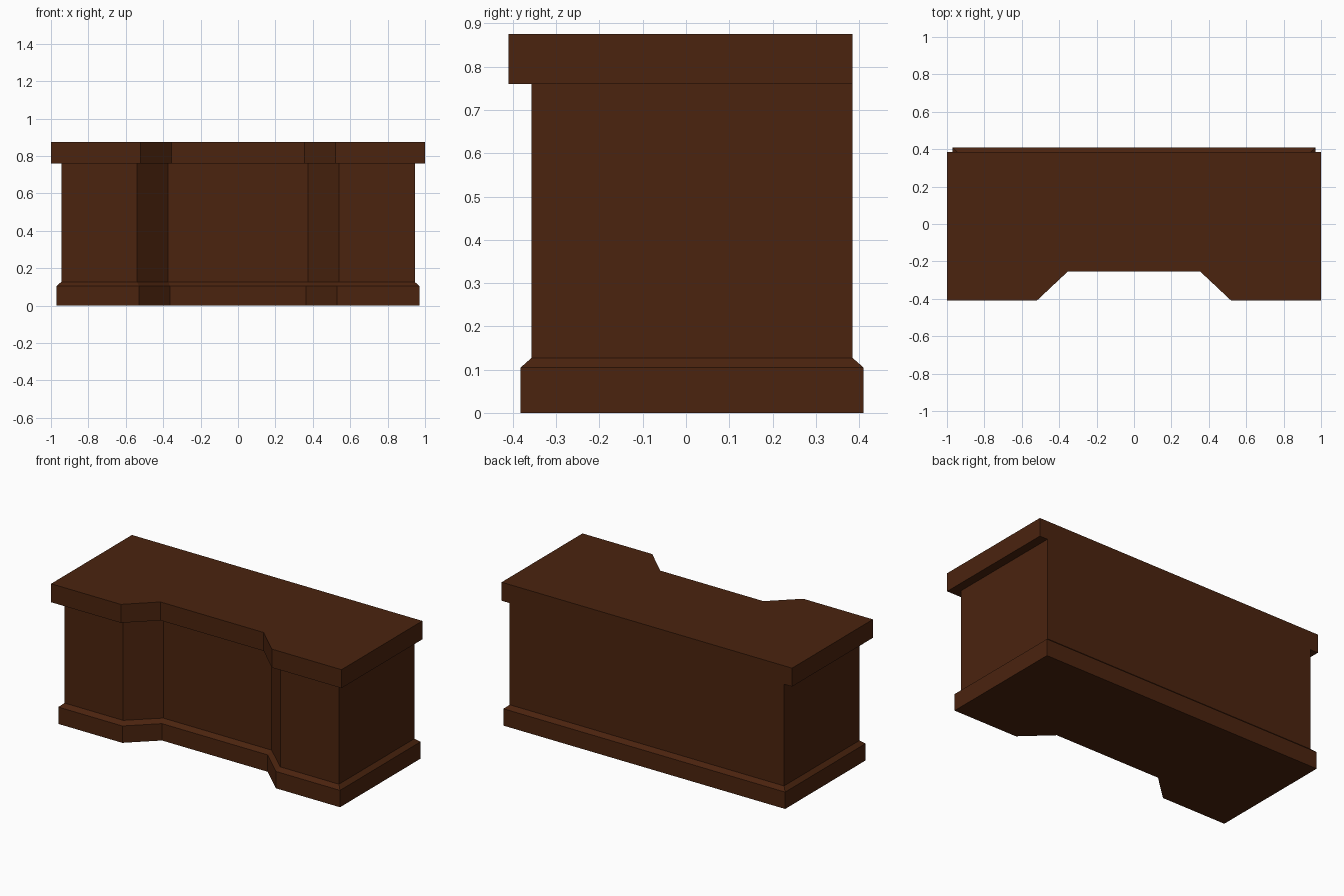
import bpy, bmesh

if "Cube" in bpy.data.objects:
    bpy.data.objects.remove(bpy.data.objects["Cube"])

wood = bpy.data.materials.new("dark brown wood")
wood.diffuse_color = (0.07, 0.017, 0.0045, 1)
wood.use_nodes = True
wood.node_tree.nodes["Principled BSDF"].inputs["Base Color"].default_value = wood.diffuse_color


def outline(half_w, back, front, recess, x_out, x_in):
    """Plan outline with a splayed recess in the front, mirrored in x."""
    right = [(x_in, recess), (x_out, front), (half_w, front), (half_w, back)]
    return right + [(-x, y) for x, y in reversed(right)]


def loft(name, rings, cap_bottom=True, cap_top=True):
    """Skin a stack of (outline, z) rings into one object."""
    bm = bmesh.new()
    loops = [[bm.verts.new((x, y, z)) for x, y in pts] for pts, z in rings]
    for a, b in zip(loops, loops[1:]):
        for i in range(len(a)):
            j = (i + 1) % len(a)
            bm.faces.new((a[i], a[j], b[j], b[i]))
    if cap_bottom:
        bm.faces.new(loops[0][::-1])
    if cap_top:
        bm.faces.new(loops[-1])
    mesh = bpy.data.meshes.new(name)
    bm.to_mesh(mesh)
    bm.free()
    mesh.materials.append(wood)
    obj = bpy.data.objects.new(name, mesh)
    bpy.context.collection.objects.link(obj)
    return obj


base = outline(0.97, 0.41, -0.382, -0.228, 0.529, 0.364)
body = outline(0.945, 0.385, -0.357, -0.202, 0.541, 0.373)
top = outline(1.0, 0.385, -0.41, -0.255, 0.52, 0.355)

# Plinth with a sloped upper edge
loft("plinth", [(base, 0), (base, 0.105), (body, 0.127)], cap_top=False)
# Cabinet walls
loft("cabinet_body", [(body, 0.127), (body, 0.76)], False, False)
# Overhanging top, flush at the back
loft("counter_top", [(top, 0.76), (top, 0.875)])
